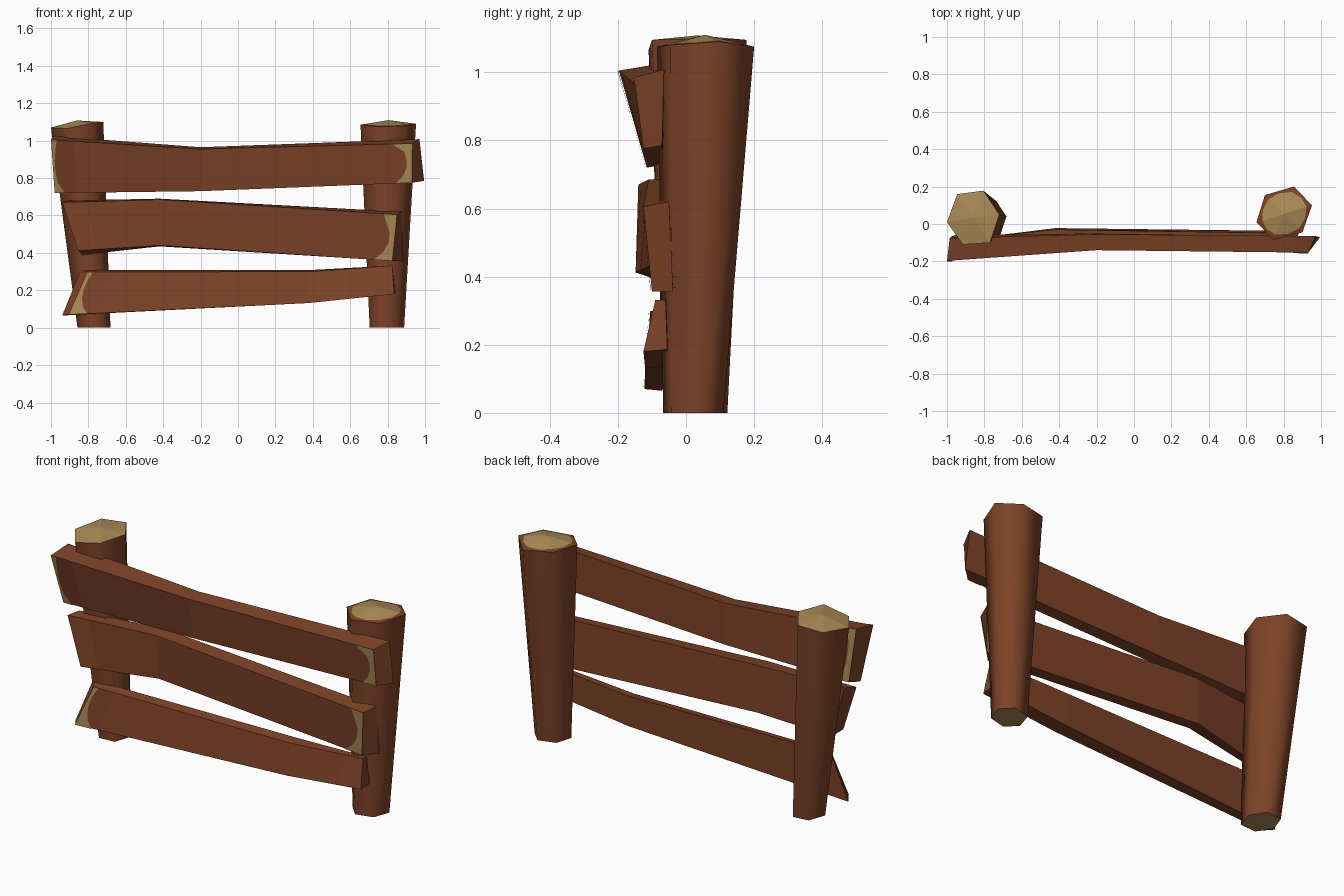
import bpy, bmesh, math
from mathutils import Vector

if "Cube" in bpy.data.objects:
    bpy.data.objects.remove(bpy.data.objects["Cube"])


def material(name, color):
    m = bpy.data.materials.new(name)
    m.diffuse_color = (*color, 1)
    m.use_nodes = True
    m.node_tree.nodes["Principled BSDF"].inputs["Base Color"].default_value = m.diffuse_color
    return m


BARK = material("brown bark", (0.205, 0.055, 0.021))
CUT = material("tan cut wood", (0.41, 0.26, 0.093))


def finish(bm, name):
    bmesh.ops.recalc_face_normals(bm, faces=bm.faces[:])
    me = bpy.data.meshes.new(name)
    bm.to_mesh(me)
    bm.free()
    me.materials.append(BARK)
    me.materials.append(CUT)
    ob = bpy.data.objects.new(name, me)
    bpy.context.collection.objects.link(ob)
    return ob


def post(name, rim, centre, foot, foot_scale, inset):
    """Tapered six-sided post with a slightly domed cut top."""
    bm = bmesh.new()
    n = len(rim)
    c = Vector(centre)
    top = [bm.verts.new(p) for p in rim]
    low = [bm.verts.new((foot[0] + (p[0] - c.x) * foot_scale,
                         foot[1] + (p[1] - c.y) * foot_scale, 0)) for p in rim]
    # smooth sides with sharp ends
    for i in range(n):
        j = (i + 1) % n
        bm.faces.new((low[i], low[j], top[j], top[i])).smooth = True
    bm.faces.new(low).material_index = 1
    # domed top: optional bark border around a rounder tan centre
    ring = top
    if inset:
        ring = []
        for i in range(n):
            a, b = Vector(rim[i]), Vector(rim[(i + 1) % n])
            ring.append(bm.verts.new(c.lerp(a, 0.8)))
            ring.append(bm.verts.new(c.lerp((a + b) / 2, 0.9)))
        m = len(ring)
        for i in range(n):
            bm.faces.new((top[i], top[(i + 1) % n], ring[(2 * i + 2) % m],
                          ring[2 * i + 1], ring[2 * i]))
    apex = bm.verts.new(c)
    for i in range(len(ring)):
        bm.faces.new((ring[i], ring[(i + 1) % len(ring)], apex)).material_index = 1
    for e in bm.edges:
        if sum(f.smooth for f in e.link_faces) < 2:
            e.smooth = False
    finish(bm, name)


def plank(name, stations, wear):
    """Plank through stations of (top front, top back, bottom back, bottom front).
    wear: (at right end, on back, widths from bottom to top) tan worn patches."""
    st = [[Vector(p) for p in s] for s in stations]

    def near_end(right, t):
        a, b = (st[-1], st[-2]) if right else (st[0], st[1])
        return [p.lerp(q, t / abs(a[0].x - b[0].x)) for p, q in zip(a, b)]

    rows = [st[0], near_end(False, 0.12), *st[1:-1], near_end(True, 0.12), st[-1]]
    bm = bmesh.new()
    vs = [[bm.verts.new(p) for p in r] for r in rows]
    for a, b in zip(vs, vs[1:]):
        for i in range(4):
            j = (i + 1) % 4
            bm.faces.new((a[i], a[j], b[j], b[i]))
    bm.faces.new(vs[0])
    bm.faces.new(vs[-1])
    finish(bm, name)
    # worn patches as thin ragged plates
    for k, (right, back, widths) in enumerate(wear):
        ti, bi = (1, 2) if back else (0, 3)
        off = Vector((0, 0.004 if back else -0.004, 0))
        bm = bmesh.new()
        pairs = []
        for r, w in enumerate(widths):
            v = r / (len(widths) - 1)
            pair = []
            for t in (0, w):
                s = near_end(right, t)
                pair.append(s[bi].lerp(s[ti], v) + off)
            pairs.append([bm.verts.new(p) for p in pair])
        for (a, b), (c, d) in zip(pairs, pairs[1:]):
            bm.faces.new((a, b, d, c)).material_index = 1
        ob = finish(bm, f"{name}_worn_patch_{k + 1}")
        # face the patch outwards
        if (ob.data.polygons[0].normal.y > 0) != back:
            ob.data.flip_normals()


# posts
post("left_post",
     [(-1.0, 0.01, 1.07), (-0.915, -0.11, 1.065), (-0.77, -0.1, 1.095),
      (-0.72, 0.05, 1.1), (-0.805, 0.178, 1.095), (-0.945, 0.16, 1.085)],
     (-0.86, 0.033, 1.108), (-0.77, 0.03), 0.63, False)
post("right_post",
     [(0.655, 0.01, 1.085), (0.745, -0.085, 1.075), (0.9, -0.045, 1.08),
      (0.952, 0.1, 1.09), (0.855, 0.2, 1.075), (0.7, 0.155, 1.085)],
     (0.805, 0.055, 1.11), (0.797, 0.02), 0.62, True)

# rails
plank("top_rail",
      [[(-1.0, -0.197, 1.005), (-0.985, -0.075, 1.025), (-0.95, -0.06, 0.73), (-0.98, -0.115, 0.72)],
       [(-0.2, -0.14, 0.955), (-0.2, -0.055, 0.965), (-0.2, -0.05, 0.74), (-0.2, -0.11, 0.73)],
       [(0.932, -0.153, 0.985), (0.97, -0.065, 1.008), (0.995, -0.07, 0.785), (0.93, -0.125, 0.775)]],
      [(True, False, (0.085, 0.045, 0.03, 0.03, 0.045, 0.11)),
       (False, False, (0.055, 0.02, 0.012, 0.012, 0.02, 0.03)),
       (False, True, (0.06, 0.03, 0.03, 0.05))])
plank("middle_rail",
      [[(-0.94, -0.14, 0.67), (-0.91, -0.08, 0.68), (-0.83, -0.08, 0.39), (-0.855, -0.148, 0.412)],
       [(-0.42, -0.11, 0.685), (-0.42, -0.03, 0.69), (-0.42, -0.022, 0.435), (-0.42, -0.09, 0.44)],
       [(0.85, -0.125, 0.605), (0.875, -0.05, 0.62), (0.885, -0.038, 0.355), (0.825, -0.1, 0.357)]],
      [(True, False, (0.1, 0.05, 0.03, 0.03, 0.05, 0.07)),
       (True, True, (0.02, 0.03, 0.04, 0.02))])
plank("bottom_rail",
      [[(-0.805, -0.105, 0.298), (-0.84, -0.06, 0.31), (-0.94, -0.07, 0.065), (-0.905, -0.122, 0.07)],
       [(0.38, -0.09, 0.3), (0.38, -0.035, 0.308), (0.38, -0.045, 0.137), (0.38, -0.12, 0.132)],
       [(0.825, -0.09, 0.332), (0.825, -0.06, 0.332), (0.84, -0.055, 0.186), (0.835, -0.125, 0.18)]],
      [(False, False, (0.09, 0.05, 0.03, 0.02, 0.02, 0.03))])
